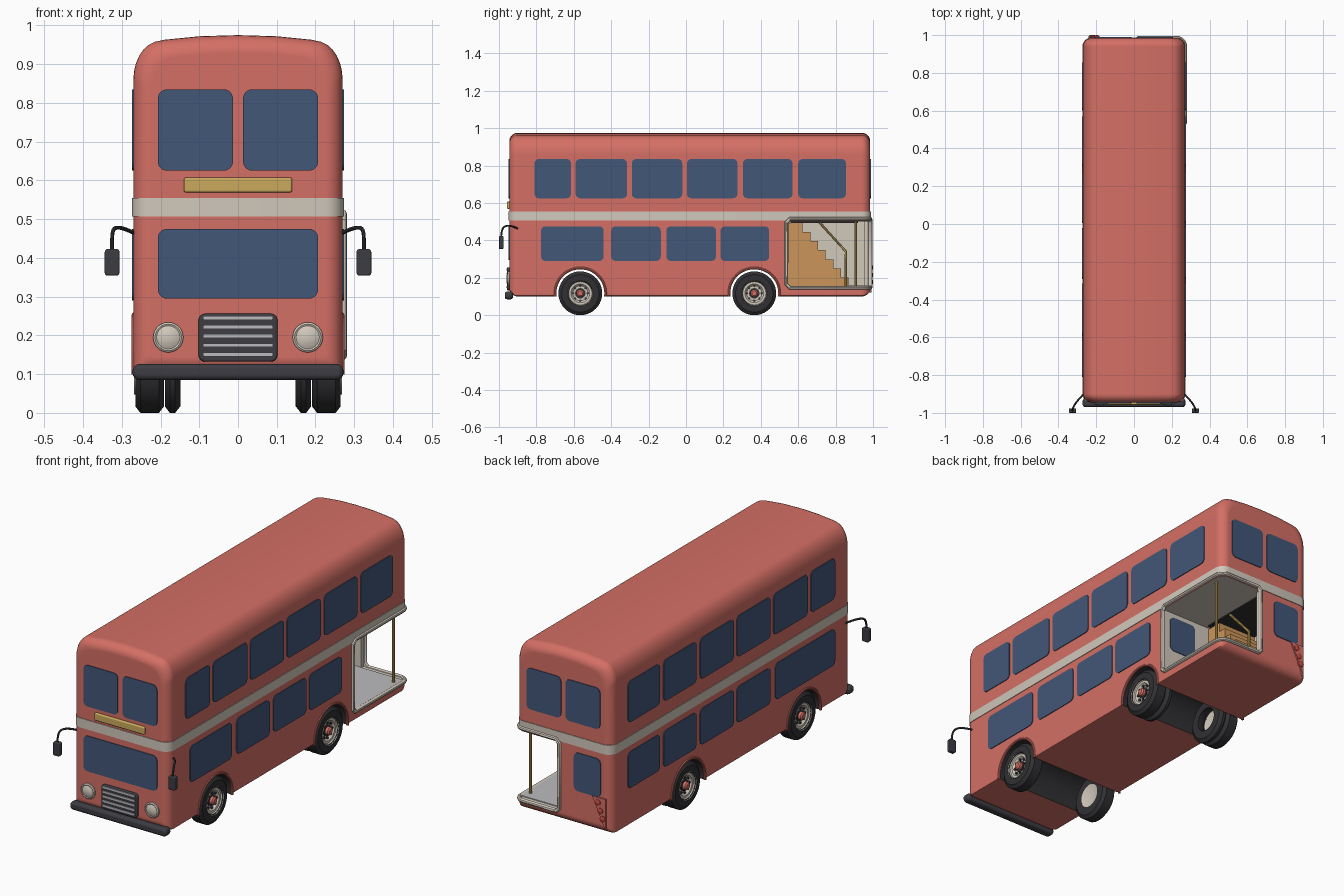
import bpy, bmesh
from math import pi, sin, cos, radians
from mathutils import Matrix, Vector

cube = bpy.data.objects.get("Cube")
if cube:
    bpy.data.objects.remove(cube, do_unlink=True)


def material(name, rgb):
    m = bpy.data.materials.new(name)
    m.use_nodes = True
    m.diffuse_color = (*rgb, 1)
    m.node_tree.nodes["Principled BSDF"].inputs["Base Color"].default_value = (*rgb, 1)
    return m


RED = material("red paint", (0.66, 0.16, 0.13))
GLASS = material("blue glass", (0.055, 0.095, 0.19))
CREAM = material("cream paint", (0.64, 0.58, 0.50))
BLACK = material("black rubber", (0.03, 0.03, 0.034))
GREY = material("dark grey", (0.045, 0.045, 0.055))
GOLD = material("gold", (0.60, 0.40, 0.11))
WOOD = material("wood", (0.60, 0.30, 0.10))
STEEL = material("pale grey", (0.50, 0.50, 0.52))
LAMP = material("lamp red", (0.50, 0.06, 0.05))

FRONT, BACK, SIDE, CORNER = -0.945, 0.985, 0.27, 0.045
# facing: turn about z, distance from the middle, sign of the across axis
FACING = {"front": (0, -FRONT, 1), "back": (pi, BACK, -1),
          "left": (pi / 2, SIDE, 1), "right": (-pi / 2, SIDE, -1)}


def smooth(ob):
    bpy.ops.object.select_all(action="DESELECT")
    ob.select_set(True)
    bpy.context.view_layer.objects.active = ob
    bpy.ops.object.shade_smooth_by_angle(angle=radians(35))


def finish(name, bm, mat, matrix=None):
    bmesh.ops.remove_doubles(bm, verts=bm.verts, dist=1e-5)
    bmesh.ops.recalc_face_normals(bm, faces=bm.faces)
    if matrix:
        bm.transform(matrix)
    me = bpy.data.meshes.new(name)
    bm.to_mesh(me)
    bm.free()
    me.materials.append(mat)
    ob = bpy.data.objects.new(name, me)
    bpy.context.collection.objects.link(ob)
    smooth(ob)
    return ob


def rounded(a0, a1, b0, b1, r, n=6):
    """Outline of a rounded rectangle."""
    corners = [(a1 - r, b1 - r), (a0 + r, b1 - r), (a0 + r, b0 + r), (a1 - r, b0 + r)]
    return [(ca + r * cos((k + i / n) * pi / 2), cb + r * sin((k + i / n) * pi / 2))
            for k, (ca, cb) in enumerate(corners) for i in range(n + 1)]


def prism(name, mat, base, offset, matrix=None):
    bm = bmesh.new()
    face = bm.faces.new([bm.verts.new(p) for p in base])
    new = bmesh.ops.extrude_face_region(bm, geom=[face])["geom"]
    bmesh.ops.translate(bm, vec=offset, verts=[v for v in new if isinstance(v, bmesh.types.BMVert)])
    return finish(name, bm, mat, matrix)


def panel(name, mat, side, pts, out=0.004, sink=0.004, dist=None, bevel=0):
    """Flat shape given by (across, z) points, standing out from one side."""
    turn, d, sign = FACING[side]
    d = d if dist is None else dist
    ob = prism(name, mat, [(sign * a, -d - out, z) for a, z in pts], (0, out + sink, 0),
               Matrix.Rotation(turn, 4, "Z"))
    if bevel:
        m = ob.modifiers.new("Bevel", "BEVEL")
        m.width, m.segments, m.limit_method = bevel, 3, "ANGLE"
    return ob


def lathe(name, mat, profile, loc, rot, steps=32):
    """Spin (radius, height) points about the local z axis."""
    bm = bmesh.new()
    vs = [bm.verts.new((r, 0, h)) for r, h in profile]
    es = [bm.edges.new(p) for p in zip(vs, vs[1:])]
    bmesh.ops.spin(bm, geom=vs + es, cent=(0, 0, 0), axis=(0, 0, 1), angle=2 * pi,
                   steps=steps, use_merge=True)
    turn = Matrix.Rotation(rot[1], 4, rot[0])
    return finish(name, bm, mat, Matrix.Translation(loc) @ turn)


def tube(name, mat, pts, r, cyclic=False, kind="POLY"):
    cu = bpy.data.curves.new(name, "CURVE")
    cu.dimensions, cu.bevel_depth, cu.bevel_resolution, cu.use_fill_caps = "3D", r, 3, True
    sp = cu.splines.new(kind)
    sp.points.add(len(pts) - 1)
    for p, co in zip(sp.points, pts):
        p.co = (*co, 1)
    sp.use_cyclic_u, sp.use_endpoint_u = cyclic, True
    cu.materials.append(mat)
    ob = bpy.data.objects.new(name, cu)
    bpy.context.collection.objects.link(ob)
    bpy.ops.object.select_all(action="DESELECT")
    ob.select_set(True)
    bpy.context.view_layer.objects.active = ob
    bpy.ops.object.convert(target="MESH")
    smooth(bpy.context.object)


def box(name, mat, x0, x1, y0, y1, z0, z1):
    return prism(name, mat, [(x0, y0, z0), (x1, y0, z0), (x1, y1, z0), (x0, y1, z0)],
                 (0, 0, z1 - z0))


# body: section with domed roof, lofted along y with rounded ends
half = [(0.255, 0.10), (0.266, 0.104), (0.27, 0.115), (0.27, 0.86)]
half += [(0.20 + 0.07 * cos(t * pi / 14), 0.86 + 0.1 * sin(t * pi / 14)) for t in range(1, 7)]
half += [(0.19, 0.963), (0.10, 0.972), (0.0, 0.975)]
section = half + [(-x, z) for x, z in half[-2::-1]]
mid, tall = 0.5375, 0.4375
rings = []
for end, way in ((FRONT, 1), (BACK, -1)):
    ring = [(end + way * CORNER * (1 - sin(i * pi / 12)), CORNER * (1 - cos(i * pi / 12)))
            for i in range(7)]
    rings += ring[::-1] if way == 1 else ring
rings = sorted(rings)
bm = bmesh.new()
loops = [[bm.verts.new((x * (1 - d / SIDE), y, mid + (z - mid) * (1 - d / tall)))
          for x, z in section] for y, d in rings]
for a, b in zip(loops, loops[1:]):
    for i in range(len(a)):
        j = (i + 1) % len(a)
        bm.faces.new((a[i], a[j], b[j], b[i]))
bm.faces.new(loops[0])
bm.faces.new(loops[-1])
body = finish("body", bm, RED)

# wheel tunnels and the open rear platform are cut from the body
AXLES, R = (-0.565, 0.365), 0.117
cutters = [lathe("arch_cutter", BLACK, [(0, -0.5), (0.134, -0.5), (0.134, 0.5), (0, 0.5)],
                 (0, y, R), ("Y", pi / 2), 48) for y in AXLES]
cutters.append(box("room_cutter", CREAM, -0.24, 0.5, 0.54, 0.955, 0.15, 0.50))
cutters.append(box("doorway_cutter", CREAM, 0.025, 0.5, 0.9, 1.2, 0.15, 0.50))
for c in cutters:
    c.hide_render = True
    m = body.modifiers.new("Cut", "BOOLEAN")
    m.operation, m.solver, m.object, m.material_mode = "DIFFERENCE", "EXACT", c, "TRANSFER"
    bpy.context.view_layer.objects.active = body
    bpy.ops.object.modifier_apply(modifier=m.name)
    bpy.data.objects.remove(c, do_unlink=True)
smooth(body)
body.modifiers.new("Normals", "WEIGHTED_NORMAL").keep_sharp = True

# band round the waist
outline = rounded(-SIDE - 0.003, SIDE + 0.003, FRONT - 0.003, BACK + 0.003, CORNER + 0.003)
prism("waist_band", CREAM, [(x, y, 0.507) for x, y in outline], (0, 0, 0.048))

# windows
UPPER, LOWER = (0.625, 0.835), (0.29, 0.475)


def window(name, side, a0, a1, zs, dist=None):
    panel(name, GLASS, side, rounded(a0, a1, *zs, 0.024), dist=dist)


upper_spans = [(-0.81, -0.615), (-0.59, -0.315), (-0.29, -0.02), (0.005, 0.275),
               (0.305, 0.57), (0.6, 0.855)]
for side in ("left", "right"):
    for a, b in upper_spans:
        window("upper_window", side, a, b, UPPER)
for a, b in ((-0.775, -0.44), (-0.40, -0.135), (-0.105, 0.16), (0.185, 0.445)):
    window("lower_window", "left", a, b, LOWER)
for a, b in [(-0.81, -0.33)] + upper_spans[2:]:
    window("lower_window", "right", a, b, LOWER)
for side in ("front", "back"):
    window("upper_end_window", side, 0.013, 0.207, UPPER)
    window("upper_end_window", side, -0.207, -0.013, UPPER)
window("windscreen", "front", -0.207, 0.207, (0.295, 0.475))
window("rear_window", "back", -0.21, -0.06, (0.28, 0.475))
window("partition_window", "back", 0.07, 0.225, LOWER, 0.54)

# front fittings
panel("destination_sign", GOLD, "front", rounded(-0.14, 0.14, 0.569, 0.607, 0.006), 0.012, bevel=0.005)
panel("grille", GREY, "front", rounded(-0.102, 0.102, 0.132, 0.256, 0.018), 0.012, bevel=0.005)
for i in range(5):
    z = 0.151 + i * 0.0235
    panel("grille_bar", STEEL, "front", rounded(-0.09, 0.09, z - 0.005, z + 0.005, 0.003), 0.016)
panel("bumper", GREY, "front", rounded(-0.272, 0.272, 0.085, 0.126, 0.018), 0.024, 0.02, bevel=0.012)
for s in (-1, 1):
    lathe("headlight", CREAM, [(0.039, -0.01), (0.039, 0.006), (0.034, 0.01), (0.03, 0.008),
                               (0.018, 0.014), (0, 0.016)],
          (s * 0.18, FRONT, 0.195), ("X", pi / 2))
    tube("mirror_arm", GREY, [(s * x, y, z) for x, y, z in (
        (0.266, -0.90, 0.463), (0.29, -0.925, 0.475), (0.322, -0.96, 0.485),
        (0.326, -0.988, 0.465), (0.325, -0.988, 0.41))], 0.005, kind="NURBS")
    panel("mirror", GREY, "front", rounded(s * 0.325 - 0.019, s * 0.325 + 0.019, 0.354, 0.423, 0.008),
          0.012, 0.012, 0.988, 0.004)

# tail lamps
panel("tail_lamp_panel", RED, "back", [(-0.165, 0.28), (-0.24, 0.28), (-0.24, 0.12)], 0.006, 0.02)
for x, z in ((-0.198, 0.255), (-0.212, 0.215), (-0.225, 0.177)):
    lathe("tail_lamp", LAMP, [(0.015, -0.01), (0.015, 0.01), (0.009, 0.014), (0, 0.015)],
          (x, BACK, z), ("X", -pi / 2), 16)


# wheels, double at the rear
def tyre(name, x, y, h, turn):
    lathe(name, BLACK, [(0.06, -h), (0.1, -h), (R, 0.013 - h), (R, h - 0.013), (0.1, h),
                        (0.066, h), (0.06, h - 0.02), (0.06, -h)], (x, y, R), turn, 40)


for s in (-1, 1):
    turn = ("Y", s * pi / 2)
    for y in AXLES:
        x, h = s * 0.228, 0.037
        tyre("tyre", x, y, h, turn)
        lathe("rim", CREAM, [(0, h - 0.022), (0.04, h - 0.022), (0.05, h - 0.01), (0.062, h - 0.01),
                             (0.069, h + 0.003), (0.07, h - 0.006), (0.06, -h), (0, 0.015 - h)],
              (x, y, R), turn)
        lathe("hub_ring", GREY, [(0.028, h - 0.024), (0.028, h - 0.016), (0, h - 0.016)], (x, y, R), turn)
        lathe("hub", RED, [(0.02, h - 0.02), (0.02, h - 0.002), (0.013, h + 0.004), (0, h + 0.004)],
              (x, y, R), turn, 20)
        for k in range(8):
            t = k * pi / 4
            lathe("wheel_nut", GREY, [(0.006, h - 0.026), (0.006, h - 0.014), (0, h - 0.014)],
                  (x, y + 0.038 * cos(t), R + 0.038 * sin(t)), turn, 8)
        tube("arch_lip", RED, [(s * 0.268, y + 0.135 * cos(t * pi / 24), R + 0.135 * sin(t * pi / 24))
                               for t in range(-1, 26)], 0.007)
    tyre("inner_tyre", s * 0.169, AXLES[1], 0.02, turn)

# rear platform: floor, stairwell, stairs, rails and doorway trim
box("platform_floor", STEEL, -0.238, 0.262, 0.542, 0.953, 0.148, 0.154)
box("stairwell", BLACK, -0.238, 0.0, 0.56, 0.92, 0.494, 0.502)
steps = [(0.541, 0.152), (0.87, 0.152)]
for i in range(7):
    y, z = 0.87 - i * 0.041, 0.152 + (i + 1) * 0.0488
    steps += [(y, z), (y - 0.041, z)]
panel("stairs", WOOD, "left", steps + [(0.541, steps[-1][1])], 0, 0.22, -0.018)
tube("stair_rail", GOLD, [(-0.01, 0.71, 0.50), (-0.01, 0.855, 0.34), (-0.01, 0.855, 0.152)], 0.007)
tube("platform_pole", GOLD, [(0.24, 0.908, 0.15), (0.24, 0.908, 0.505)], 0.007)
bend = [(SIDE - CORNER + CORNER * cos(i * pi / 12), BACK - CORNER + CORNER * sin(i * pi / 12))
        for i in range(7)]
path = [(SIDE, 0.555)] + bend + [(0.04, BACK)]
jamb_a, jamb_b = (SIDE, 0.537), (0.024, BACK)
tube("doorway_trim", CREAM,
     [(*jamb_a, 0.165)] + [(x, y, 0.147) for x, y in path] + [(*jamb_b, 0.165), (*jamb_b, 0.495)]
     + [(x, y, 0.514) for x, y in path[::-1]] + [(*jamb_a, 0.495)], 0.011, True)
